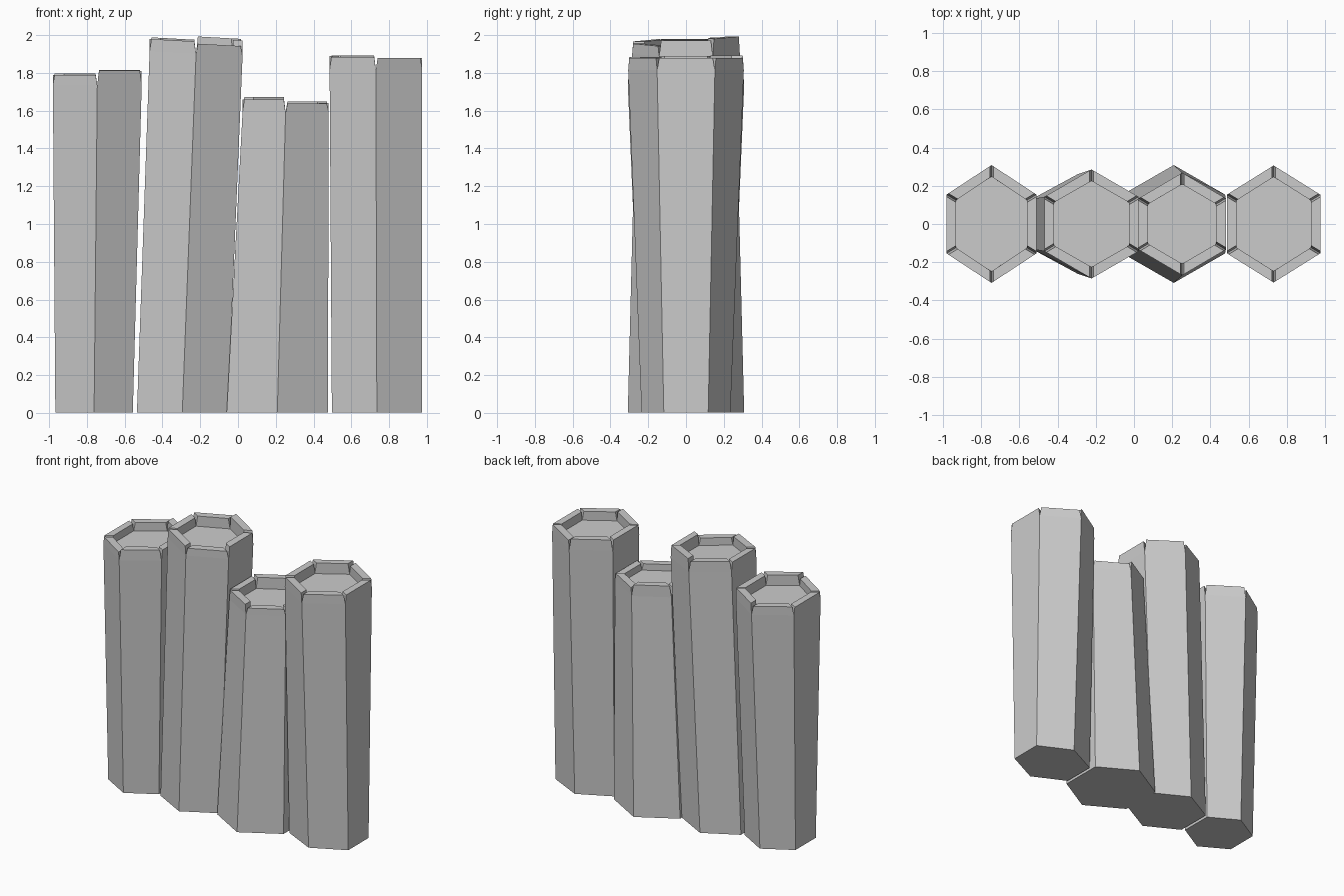
import bpy, bmesh, math
from mathutils import Vector

if "Cube" in bpy.data.objects:
    bpy.data.objects.remove(bpy.data.objects["Cube"])

UNIT = [(math.cos(math.radians(90 + 60 * k)) / math.cos(math.radians(30)),
         math.sin(math.radians(90 + 60 * k))) for k in range(6)]


def hexagon(cx, half_width, point_y, z, tilt=0.0):
    """Six corners, points facing front and back; tilt slopes it along x."""
    return [Vector((cx + u * half_width, v * point_y, z + tilt * u * half_width))
            for u, v in UNIT]


def column(name, bottom, top, floor, tilt, rim):
    bm = bmesh.new()
    low = hexagon(*bottom, 0.003)
    high = hexagon(*top, floor, tilt)
    cx, hw, py = top
    inner = hexagon(cx, hw - 0.05, py - 0.06, floor, tilt)

    # tapered leaning shaft, capped by the recessed floor
    lv = [bm.verts.new(p) for p in low]
    hv = [bm.verts.new(p) for p in high]
    bm.faces.new(lv[::-1])
    bm.faces.new(hv)
    for k in range(6):
        j = (k + 1) % 6
        bm.faces.new((lv[k], lv[j], hv[j], hv[k]))

    # six separate rim blocks, narrowing upward so the corners are notched
    for k in range(6):
        j = (k + 1) % 6
        base = [high[k], high[j], inner[j], inner[k]]
        along = (high[j] - high[k]).normalized() * 0.011
        rise = Vector((0, 0, rim[k] - floor))
        shift = [along, -along, -along, along]
        bv = [bm.verts.new(p) for p in base]
        tv = [bm.verts.new(p + s + rise) for p, s in zip(base, shift)]
        bm.faces.new(tv)
        for a in range(4):
            b = (a + 1) % 4
            bm.faces.new((bv[a], bv[b], tv[b], tv[a]))

    bmesh.ops.recalc_face_normals(bm, faces=bm.faces[:])
    mesh = bpy.data.meshes.new(name)
    bm.to_mesh(mesh)
    bm.free()
    bpy.context.collection.objects.link(bpy.data.objects.new(name, mesh))


# bottom and top: centre x, half width, point y
# rim heights: back left, left, front left, front right, right, back right
column("left_column", (-0.762, 0.205, 0.235), (-0.745, 0.235, 0.308), 1.735, 0.0,
       (1.797, 1.79, 1.79, 1.812, 1.81, 1.815))
column("tall_column", (-0.295, 0.24, 0.26), (-0.222, 0.246, 0.285), 1.90, -0.055,
       (1.975, 1.965, 1.966, 1.955, 1.985, 1.993))
column("short_column", (0.208, 0.268, 0.308), (0.252, 0.228, 0.268), 1.59, 0.0,
       (1.672, 1.66, 1.66, 1.637, 1.64, 1.648))
column("right_column", (0.735, 0.238, 0.235), (0.73, 0.245, 0.306), 1.815, 0.0,
       (1.893, 1.89, 1.885, 1.88, 1.878, 1.88))
